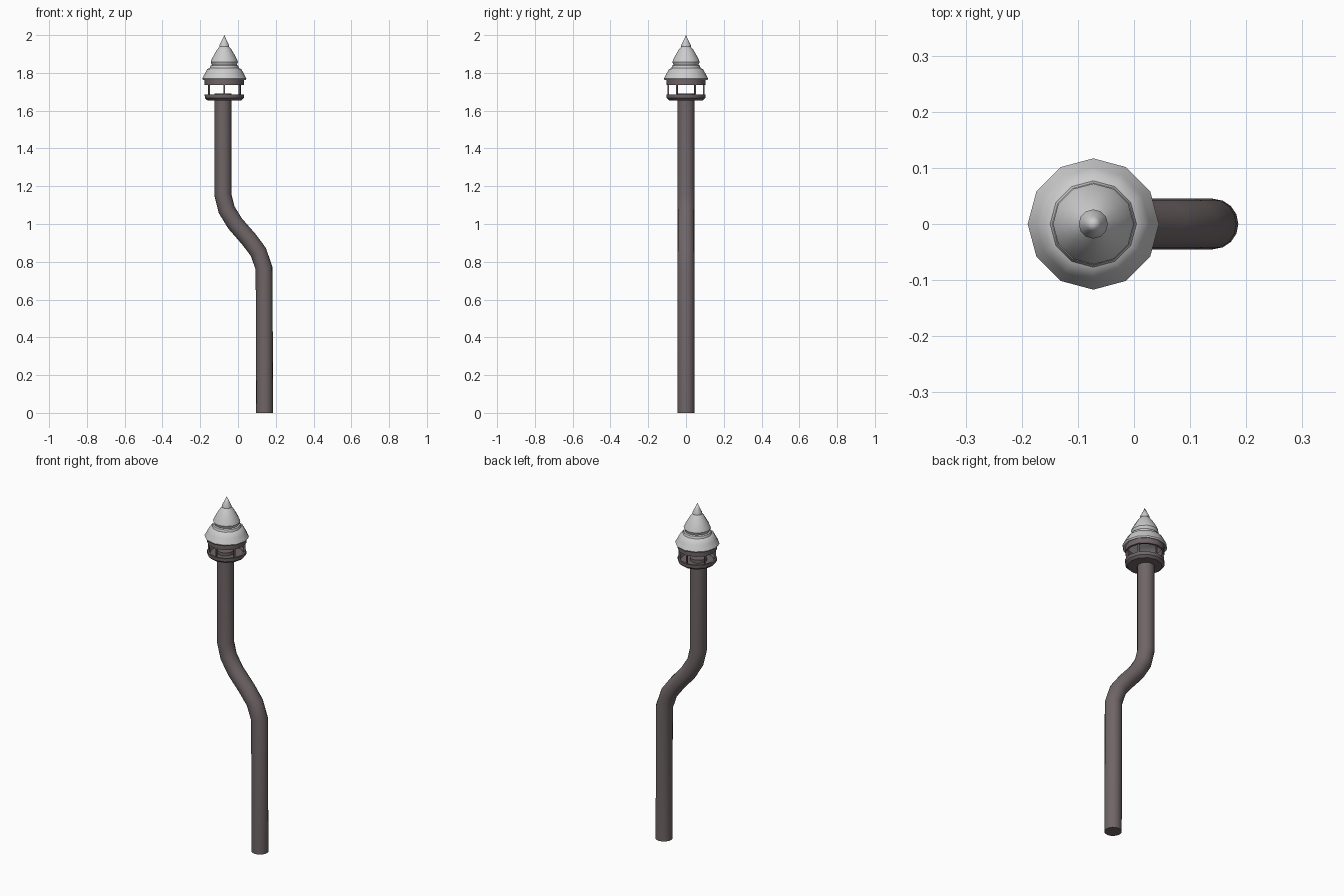
import bpy, bmesh
from math import sin, cos, pi, radians
from mathutils import Vector

if "Cube" in bpy.data.objects:
    bpy.data.objects.remove(bpy.data.objects["Cube"])

CX = -0.0725  # axis of the cap
brown = bpy.data.materials.new("brown_metal")
brown.diffuse_color = (0.16, 0.13, 0.135, 1)
brown.use_nodes = True
brown.node_tree.nodes["Principled BSDF"].inputs["Base Color"].default_value = brown.diffuse_color


def finish(name, bm, mat=None, angle=40):
    bmesh.ops.recalc_face_normals(bm, faces=bm.faces)
    me = bpy.data.meshes.new(name)
    bm.to_mesh(me)
    bm.free()
    ob = bpy.data.objects.new(name, me)
    bpy.context.collection.objects.link(ob)
    if mat:
        me.materials.append(mat)
    bpy.ops.object.select_all(action='DESELECT')
    ob.select_set(True)
    bpy.context.view_layer.objects.active = ob
    bpy.ops.object.shade_smooth_by_angle(angle=radians(angle))
    return ob


def skin(bm, rings, closed=False):
    """Join rings of points with quads; cap the ends unless closed."""
    vs = [[bm.verts.new(p) for p in ring] for ring in rings]
    n = len(vs[0])
    pairs = list(zip(vs, vs[1:])) + ([(vs[-1], vs[0])] if closed else [])
    for a, b in pairs:
        for i in range(n):
            j = (i + 1) % n
            bm.faces.new((a[i], a[j], b[j], b[i]))
    if not closed:
        bm.faces.new(vs[0])
        bm.faces.new(vs[-1])


def lathe(name, profile, mat=None, closed=False, n=12, angle=40):
    bm = bmesh.new()
    skin(bm, [[(CX + r * cos(2 * pi * i / n), r * sin(2 * pi * i / n), z)
               for i in range(n)] for r, z in profile], closed)
    bmesh.ops.remove_doubles(bm, verts=bm.verts, dist=0.0003)
    return finish(name, bm, mat, angle)


# bent pipe swept along an S-shaped path in the xz plane
path = [Vector((x, 0, z)) for x, z in (
    (0.141, 0), (0.138, 0.765), (0.108, 0.852), (0.055, 0.922),
    (-0.015, 1.002), (-0.060, 1.075), (-0.080, 1.155), (-0.080, 1.69))]
bm = bmesh.new()
rings = []
for k, p in enumerate(path):
    if k in (0, len(path) - 1):
        t = Vector((0, 0, 1))
    else:
        t = ((p - path[k - 1]).normalized() + (path[k + 1] - p).normalized()).normalized()
    side = Vector((t.z, 0, -t.x))
    rings.append([p + 0.045 * (side * cos(a) + Vector((0, 1, 0)) * sin(a))
                  for a in (2 * pi * i / 16 for i in range(16))])
skin(bm, rings)
finish("pipe", bm, brown)

# tray under the vent opening
lathe("tray", [(0.03, 1.655), (0.09, 1.655), (0.103, 1.667), (0.104, 1.685),
               (0.094, 1.685), (0.088, 1.672), (0.03, 1.672)], brown, closed=True)

# band under the cap
lathe("band", [(0.104, 1.735), (0.104, 1.77), (0.092, 1.77), (0.092, 1.735)],
      brown, closed=True)

# thin posts between tray and band
bm = bmesh.new()
for k in range(6):
    a = 2 * pi * k / 6 + pi / 6
    c = Vector((CX + 0.094 * cos(a), 0.094 * sin(a), 0))
    skin(bm, [[c + Vector((0.006 * cos(b), 0.006 * sin(b), z))
               for b in (a + pi / 4 + q * pi / 2 for q in range(4))]
              for z in (1.675, 1.745)])
finish("posts", bm, brown)

# stepped cap with bulb and pointed finial
lathe("cap", [(0.0001, 1.80), (0.08, 1.775), (0.113, 1.762), (0.117, 1.770),
              (0.101, 1.800), (0.090, 1.820), (0.077, 1.826), (0.073, 1.838),
              (0.066, 1.842), (0.072, 1.858), (0.065, 1.876), (0.052, 1.900),
              (0.037, 1.925), (0.024, 1.940)])
lathe("finial", [(0.0001, 1.936), (0.026, 1.940), (0.026, 1.946),
                 (0.014, 1.970), (0.0001, 2.0)])
